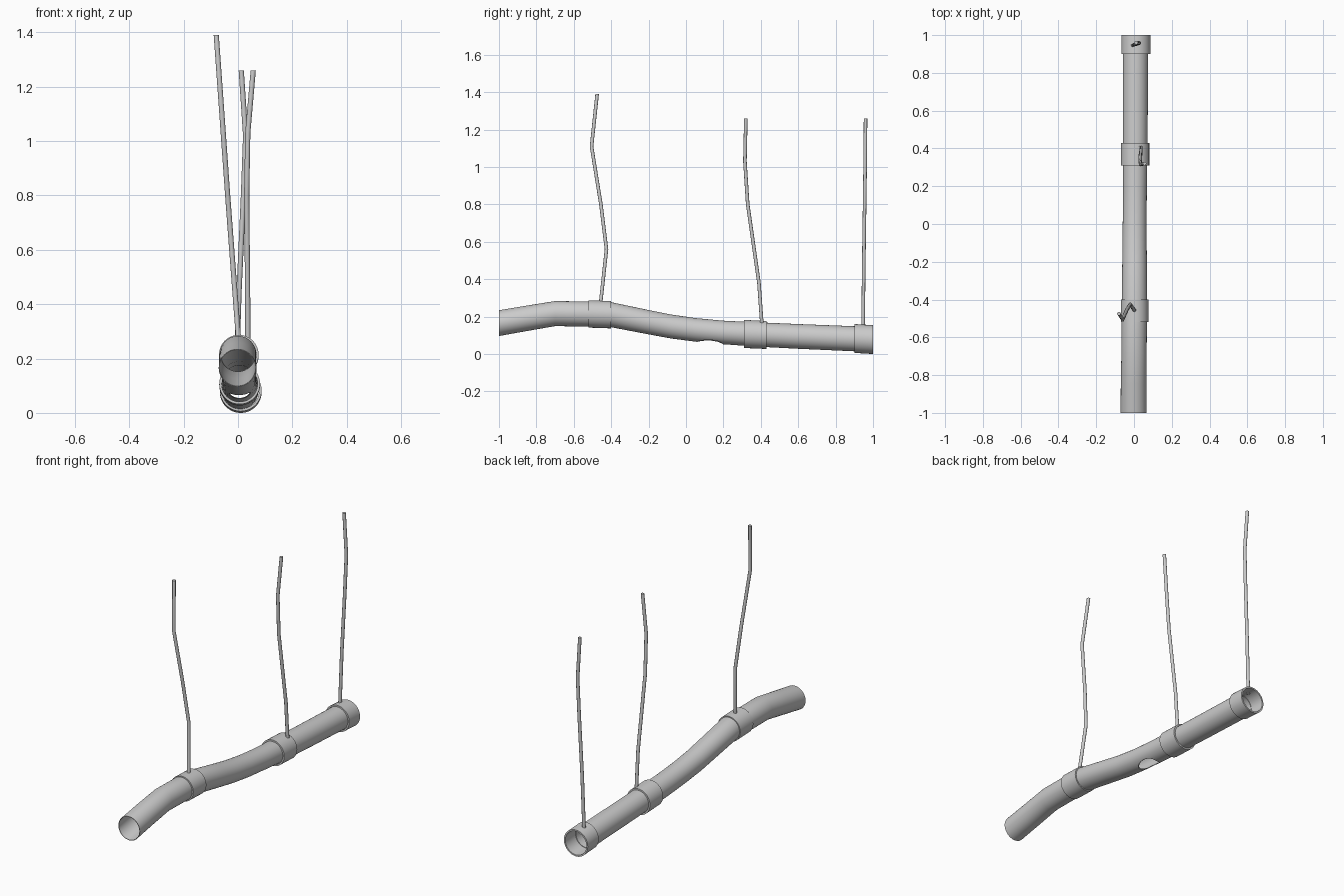
import bpy
from math import sin, cos, pi, radians

if "Cube" in bpy.data.objects:
    bpy.data.objects.remove(bpy.data.objects["Cube"])


def activate(ob):
    bpy.ops.object.select_all(action='DESELECT')
    ob.select_set(True)
    bpy.context.view_layer.objects.active = ob


def smooth(ob):
    activate(ob)
    bpy.ops.object.shade_smooth_by_angle(angle=radians(40))


def sweep(name, stations, sides, upright=False, closed=False, caps=False):
    """Tube through (x, y, z, radius) stations; rings face y, or z if upright."""
    verts, faces = [], []
    for x, y, z, r in stations:
        for i in range(sides):
            a = 2 * pi * i / sides
            if upright:
                verts.append((x + r * cos(a), y + r * sin(a), z))
            else:
                verts.append((x - r * cos(a), y, z + r * sin(a)))
    n = len(stations)
    for s in range(n if closed else n - 1):
        t = (s + 1) % n
        for i in range(sides):
            j = (i + 1) % sides
            faces.append((s * sides + i, s * sides + j, t * sides + j, t * sides + i))
    if caps:
        faces.append(tuple(reversed(range(sides))))
        faces.append(tuple(range((n - 1) * sides, n * sides)))
    me = bpy.data.meshes.new(name)
    me.from_pydata(verts, [], faces)
    me.update()
    ob = bpy.data.objects.new(name, me)
    bpy.context.collection.objects.link(ob)
    return ob


# Main bent pipe, thin walled with open ends
path = [(-.002, -1, .165, .069), (-.002, -.85, .191, .068), (0, -.7, .216, .067),
        (.002, -.41, .212, .067), (.003, -.2, .17, .065), (.003, -.08, .147, .064),
        (.004, .05, .129, .063), (.005, .2, .115, .063), (.006, .37, .105, .065),
        (.007, .6, .094, .066), (.008, .91, .081, .067)]
inner = [(x, y, z, r - .003) for x, y, z, r in reversed(path)]
pipe = sweep("main_pipe", path + inner, 48, closed=True)

# Worn hole in the underside of the pipe
bpy.ops.mesh.primitive_uv_sphere_add(segments=32, ring_count=16, radius=1,
                                     location=(.01, .125, .051))
cutter = bpy.context.object
cutter.name = "hole_cutter"
cutter.scale = (.06, .075, .03)
cutter.hide_render = True
activate(pipe)
mod = pipe.modifiers.new("hole", 'BOOLEAN')
mod.operation = 'DIFFERENCE'
mod.solver = 'EXACT'
mod.object = cutter
bpy.ops.object.modifier_apply(modifier=mod.name)
bpy.data.objects.remove(cutter)
smooth(pipe)


# Collars around the joints
def collar(name, x, y0, z0, y1, z1, r):
    ri = r - .009
    smooth(sweep(name, [(x, y0, z0, r), (x, y1, z1, r), (x, y1, z1, ri), (x, y0, z0, ri)],
                 48, closed=True))


collar("front_collar", .003, -.52, .214, -.40, .210, .073)
collar("middle_collar", .006, .31, .107, .43, .102, .075)
collar("end_collar", .01, .90, .083, 1.0, .077, .077)

# Thin bent hanger rods rising from the collars
rods = {
    "front_rod": [(.002, -.457, .27), (-.02, -.425, .56), (-.038, -.455, .8),
                  (-.06, -.505, 1.11), (-.08, -.475, 1.39)],
    "middle_rod": [(.036, .406, .155), (.036, .39, .38), (.032, .33, .8),
                   (.036, .315, 1.03), (.056, .32, 1.26)],
    "end_rod": [(-.006, .947, .14), (.004, .95, .45), (.02, .955, .8),
                (.028, .958, 1.02), (.012, .96, 1.26)],
}
for name, pts in rods.items():
    smooth(sweep(name, [(*p, .0095) for p in pts], 12, upright=True, caps=True))
